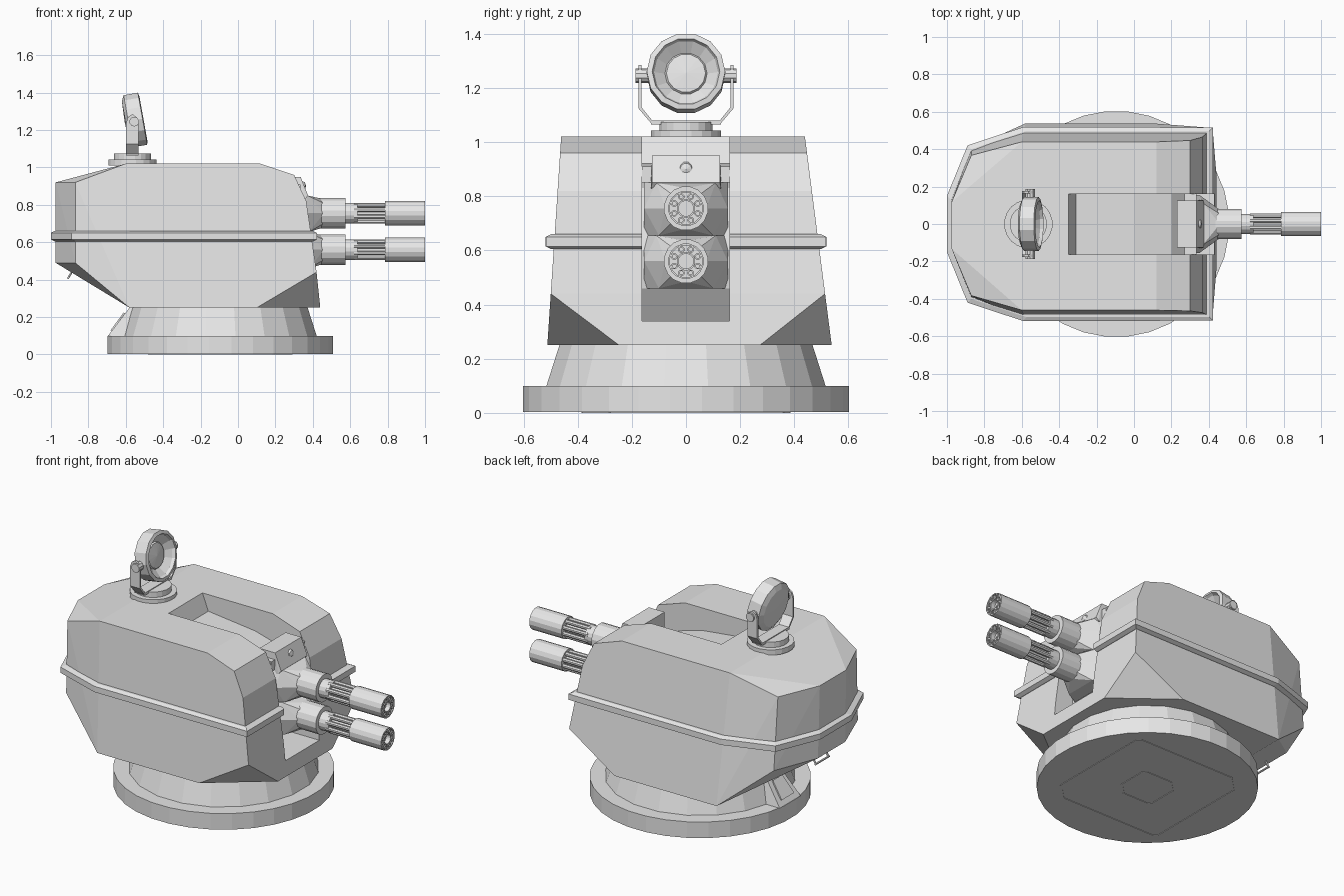
import bpy, bmesh, math
from mathutils import Vector

if "Cube" in bpy.data.objects:
    bpy.data.objects.remove(bpy.data.objects["Cube"])

grey = bpy.data.materials.new("light grey")
grey.diffuse_color = (0.8, 0.8, 0.8, 1)
grey.use_nodes = True
grey.node_tree.nodes["Principled BSDF"].inputs["Base Color"].default_value = grey.diffuse_color


def finish(name, bm):
    bmesh.ops.recalc_face_normals(bm, faces=bm.faces)
    me = bpy.data.meshes.new(name)
    bm.to_mesh(me)
    bm.free()
    me.materials.append(grey)
    ob = bpy.data.objects.new(name, me)
    bpy.context.collection.objects.link(ob)
    return ob


def hull(name, pts):
    """Convex solid around points."""
    bm = bmesh.new()
    for p in pts:
        bm.verts.new(p)
    r = bmesh.ops.convex_hull(bm, input=bm.verts)
    junk = [g for g in set(r["geom_interior"] + r["geom_unused"]) if isinstance(g, bmesh.types.BMVert)]
    bmesh.ops.delete(bm, geom=junk, context='VERTS')
    bmesh.ops.dissolve_limit(bm, angle_limit=math.radians(1.5), verts=bm.verts, edges=bm.edges)
    return finish(name, bm)


def box(name, a, b):
    return hull(name, [(x, y, z) for x in (a[0], b[0]) for y in (a[1], b[1]) for z in (a[2], b[2])])


def lathe(name, prof, sides, loc, axis=(0, 0, 1)):
    """Revolve (radius, height) profile around an axis through loc."""
    q = Vector((0, 0, 1)).rotation_difference(Vector(axis).normalized())
    bm = bmesh.new()
    rings = []
    for r, h in prof:
        n = sides if r > 0 else 1
        rings.append([bm.verts.new(Vector(loc) + q @ Vector((
            r * math.cos(2 * math.pi * (i + .5) / sides), r * math.sin(2 * math.pi * (i + .5) / sides), h)))
            for i in range(n)])
    for a, b in zip(rings, rings[1:]):
        for i in range(sides):
            j = (i + 1) % sides
            f = [a[i % len(a)], a[j % len(a)], b[j % len(b)], b[i % len(b)]]
            bm.faces.new(list(dict.fromkeys(f)))
    for r in (rings[0], rings[-1]):
        if len(r) > 1:
            bm.faces.new(r)
    return finish(name, bm)


def prism(name, prof, y0, y1):
    """Extrude an (x, z) outline along y."""
    bm = bmesh.new()
    a = [bm.verts.new((x, y0, z)) for x, z in prof]
    b = [bm.verts.new((x, y1, z)) for x, z in prof]
    bm.faces.new(a)
    bm.faces.new(b)
    for i in range(len(a)):
        j = (i + 1) % len(a)
        bm.faces.new((a[i], a[j], b[j], b[i]))
    return finish(name, bm)


def strips(name, pts, w, z0, z1):
    """Thin flat frame following a closed plan outline."""
    for i, p in enumerate(pts):
        a, b = Vector(p), Vector(pts[(i + 1) % len(pts)])
        d = (b - a).normalized()
        n = Vector((-d.y, d.x)) * w
        hull(f"{name}_{i}", [(*(q + s * n), z) for q in (a - d * w, b + d * w) for s in (-1, 1) for z in (z0, z1)])


# Turntable base and conical neck
CX = -0.095
lathe("base_disc", [(.605, .003), (.605, .1)], 32, (CX, 0, 0))
lathe("neck_cone", [(.525, .09), (.47, .26)], 20, (CX, 0, 0))
for nm, h, c in (("outer_seam", .38, .1), ("inner_seam", .13, .07)):
    strips(nm, [(CX + x, y) for x, y in ((h, -h + c), (h, h - .02), (h - .02, h), (-h + c, h),
                (-h, h - c), (-h, -h + .02), (-h + .02, -h), (h - c, -h))], .004, 0, .005)

# Access step on the rear of the neck
hull("rear_step", [(x, s * w, z) for s in (-1, 1) for x, z, w in
                   ((-.695, .1, .1), (-.5, .1, .1), (-.58, .25, .07), (-.5, .25, .07))])
hull("rear_step_plate", [(x - d, s * w, z + d * .8) for s in (-1, 1) for d in (0, .006) for x, z, w in
                         ((-.675, .125, .06), (-.605, .22, .045))])


# Armoured body
def side(x, z, s, w=None):
    w = .525 - .0975 * (z - .25) if w is None else w
    return (x, s * w + .013 - .031 * (z - .25), z)


stations = [(-.58, .25), (.10, .25), (.42, .44), (.365, .82), (.30, .96), (.12, 1.02), (-.6, 1.02)]
pts = []
for s in (-1, 1):
    pts += [side(x, z, s) for x, z in stations]
    pts += [side(.44, .25, s, .26), side(-.87, .49, s, .40), side(-.87, .92, s, .375),
            side(-.975, .49, s, .13), side(-.975, .92, s, .125)]
body = hull("turret_body", pts)

# Rib round the body
rib_plan = [(-.98, .13), (-.87, .40), (-.575, .498), (.402, .497)]
rib = hull("body_rib", [(x + (d if x > 0 else -d), s * (y + d), z) for x, y in rib_plan for s in (-1, 1)
                        for d, z in ((0, .605), (.02, .615), (.02, .65), (0, .66))])

# Gun slot cut through the top and nose
slot = prism("slot_cutter", [(-.365, 1.06), (-.31, .92), (.0, .885), (.20, .83), (.29, .74), (.32, .6), (.30, .46),
                             (.22, .34), (.7, .34), (.7, 1.06)], -.163, .16)
slot.hide_render = True
for ob in (body, rib):
    m = ob.modifiers.new("slot", 'BOOLEAN')
    m.operation, m.solver, m.object = 'DIFFERENCE', 'EXACT', slot
    bpy.context.view_layer.objects.active = ob
    bpy.ops.object.modifier_apply(modifier=m.name)
bpy.data.objects.remove(slot)

# Twin guns: faceted mount, collar, rod cage and muzzle
X = (1, 0, 0)
for nm, z, z0, z1 in (("upper", .755, .655, .85), ("lower", .56, .46, .655)):
    ring = [(.46, .075 * math.cos(a), z + .075 * math.sin(a)) for a in (math.pi * i / 4 for i in range(8))]
    hull(nm + "_mount", ring + [(x, s * w, zz) for s in (-1, 1) for x, w, zz in
                                ((.28, .155, z0), (.28, .155, z1), (.35, .155, z), (.37, .11, z1), (.38, .1, z0))])
    lathe(nm + "_collar", [(.082, .40), (.082, .575), (.055, .575), (.055, .64), (.03, .64), (.03, .79)],
          16, (0, 0, z), X)
    lathe(nm + "_muzzle", [(.066, .785), (.066, 1.0), (.060, 1.0), (.060, .992), (.034, .992),
                           (.034, .998), (.028, .998), (.028, .97), (0, .97)], 16, (0, 0, z), X)
    for i in range(8):
        a = math.pi * (i + .5) / 4
        lathe(f"{nm}_barrel_{i}", [(.0125, .62), (.0125, .999), (.007, .999), (.007, .98), (0, .98)], 8,
              (0, .047 * math.cos(a), z + .047 * math.sin(a)), X)

# Sight block above the guns
hull("sight_block", [(x, s * w, z) for s in (-1, 1) for x, w, z in
                     ((.23, .125, .82), (.23, .125, .95), (.335, .125, .95), (.345, .105, .90),
                      (.375, .125, .85), (.36, .13, .83))])
lathe("sight_lens", [(.028, 0), (.022, .015), (0, .022)], 10, (.342, 0, .9), X)
for s in (-1, 1):
    box("sight_pivot", (.27, s * .115, .85), (.335, s * .162, .91))

# Searchlight pedestal and yoke
LX = -.565
lathe("lamp_pedestal", [(.13, 1.01), (.13, 1.042), (.10, 1.042), (.10, 1.075), (0, 1.075)], 20, (LX, 0, 0))
box("yoke_plate", (LX - .033, -.13, 1.065), (LX + .033, .13, 1.08))
for s in (-1, 1):
    hull("yoke_flare", [(LX + x, s * y, z) for x in (-.033, .033) for y, z in
                        ((.125, 1.065), (.125, 1.08), (.176, 1.125), (.164, 1.128))])
    hull("yoke_arm", [(LX + x, s * y, z) for y in (.164, .176) for x, z in
                      ((-.033, 1.125), (.033, 1.125), (-.033, 1.24), (.033, 1.24),
                       (-.022, 1.27), (.022, 1.27), (0, 1.285))])
    lathe("yoke_bolt", [(.026, .13), (.026, .186)], 10, (LX + .01, 0, 1.245), (0, s, 0))

# Searchlight head with dished front
lathe("lamp_head", [(0, -.055), (.115, -.05), (.145, -.035), (.145, .042), (.125, .047), (.118, .03),
                    (.078, .0), (.072, .008), (0, .014)], 14, (-.552, 0, 1.253), (1, 0, .18))

# Grab handle under the rear slope
n = Vector((-.52, 0, -.85))
for s in (-1, 1):
    lathe("handle_leg", [(.006, -.01), (.006, .035)], 6, (-.89, s * .06, .438), n)
lathe("handle_bar", [(.006, -.066), (.006, .066)], 6, Vector((-.89, 0, .438)) + n * .035, (0, 1, 0))
